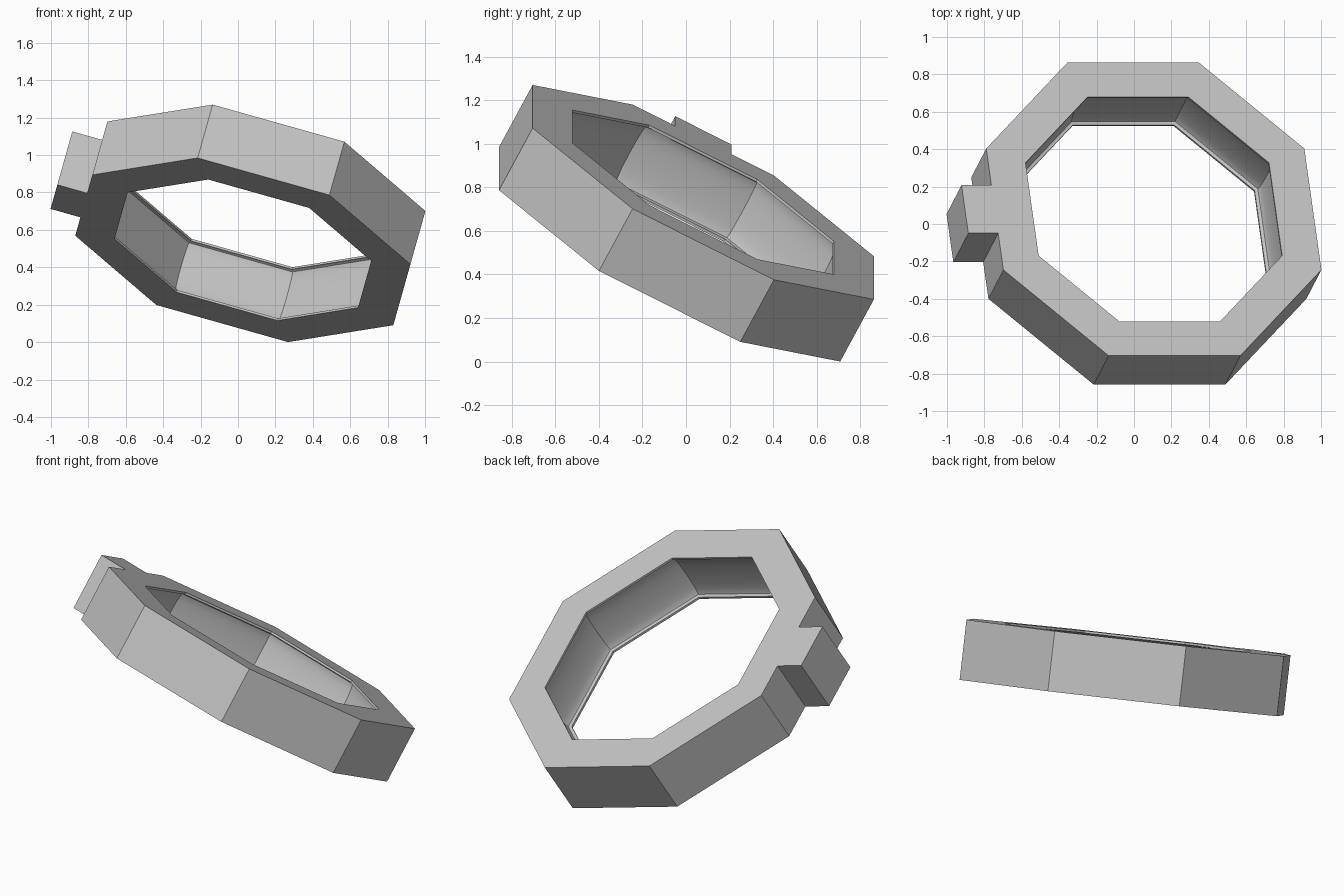
import bpy, bmesh, math
from mathutils import Vector, Matrix

cube = bpy.data.objects.get("Cube")
if cube:
    bpy.data.objects.remove(cube)

OUTER, INNER, HALF = 0.956, 0.732, 0.167   # corner radii and half thickness
TAB_HALF, TAB_OUT = 0.145, 0.166           # locking tab
LIP, DEPTH, STEPS = 0.013, 0.036, 12       # grooved inner wall
FLAT = math.cos(math.pi / 8)

# Grey material
grey = bpy.data.materials.new("plain_grey")
grey.use_nodes = True
colour = (0.55, 0.55, 0.55, 1)
grey.diffuse_color = colour
grey.node_tree.nodes["Principled BSDF"].inputs["Base Color"].default_value = colour

# Ring cross-section (radius, height): outer wall, lips and the hollowed inner wall
profile = [(OUTER, -HALF), (OUTER, HALF), (INNER, HALF), (INNER, HALF - LIP)]
for i in range(STEPS + 1):
    t = math.pi * i / STEPS
    bulge = 0.008 + (DEPTH - 0.008) * max(math.sin(t), 0) ** 0.7
    profile.append((INNER + bulge, (HALF - LIP) * math.cos(t)))
profile += [(INNER, LIP - HALF), (INNER, -HALF)]


def station(index, r, z):
    """Point on one of the eight corners, or on either edge of the tab."""
    if index in (4, 5):
        return Vector((-r * FLAT, TAB_HALF if index == 4 else -TAB_HALF, z))
    corner = index if index < 4 else index - 2
    a = math.pi / 8 + corner * math.pi / 4
    return Vector((r * math.cos(a), r * math.sin(a), z))


# Octagonal ring
bm = bmesh.new()
loops = [[bm.verts.new(station(s, r, z)) for r, z in profile] for s in range(10)]
tab_face = None
for s in range(10):
    a, b = loops[s], loops[(s + 1) % 10]
    for k in range(len(profile)):
        j = (k + 1) % len(profile)
        face = bm.faces.new((a[k], b[k], b[j], a[j]))
        if s == 4 and k == 0:
            tab_face = face

# Locking tab drawn out of the side wall
tab = bmesh.ops.extrude_discrete_faces(bm, faces=[tab_face])["faces"][0]
bmesh.ops.translate(bm, verts=tab.verts, vec=(-TAB_OUT, 0, 0))
bmesh.ops.recalc_face_normals(bm, faces=bm.faces)

mesh = bpy.data.meshes.new("octagonal_ring")
bm.to_mesh(mesh)
bm.free()
mesh.materials.append(grey)
ring = bpy.data.objects.new("octagonal_ring", mesh)
bpy.context.collection.objects.link(ring)

# Tilted resting pose
side = Vector((0.963, 0, -0.271)).normalized()
axis = Vector((0.24, 0.462, 0.853)).normalized()
depth = axis.cross(side).normalized()
side = depth.cross(axis)
turn = Matrix((side, depth, axis)).transposed().to_4x4()
ring.matrix_world = Matrix.Translation((0.066, 0.002, 0.635)) @ turn

# Smooth groove, crisp corners
bpy.ops.object.select_all(action='DESELECT')
ring.select_set(True)
bpy.context.view_layer.objects.active = ring
bpy.ops.object.shade_smooth_by_angle(angle=math.radians(32))
